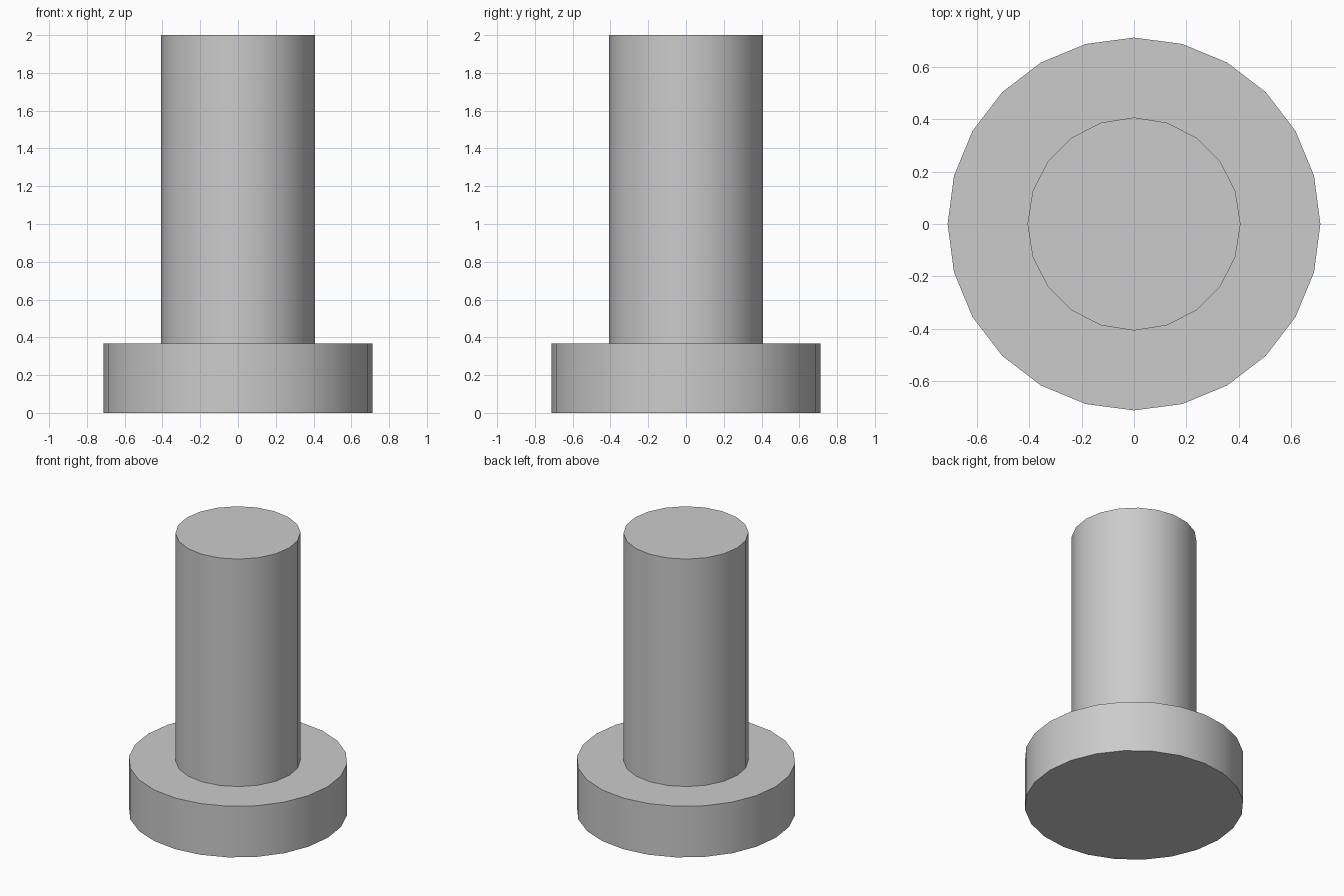
import bpy
import math

cube = bpy.data.objects.get("Cube")
if cube:
    bpy.data.objects.remove(cube, do_unlink=True)

# Single plain grey material
grey = bpy.data.materials.new("light_grey")
grey.use_nodes = True
colour = (0.6, 0.6, 0.6, 1.0)
grey.diffuse_color = colour
grey.node_tree.nodes["Principled BSDF"].inputs["Base Color"].default_value = colour


def cylinder(name, sides, radius, bottom, top):
    bpy.ops.mesh.primitive_cylinder_add(
        vertices=sides, radius=radius, depth=top - bottom,
        location=(0, 0, (bottom + top) / 2))
    obj = bpy.context.object
    obj.name = name
    obj.data.name = name
    obj.data.materials.append(grey)
    bpy.ops.object.shade_smooth_by_angle(angle=math.radians(30))
    return obj


# Wide flat head, then the shaft standing on it
HEAD_TOP = 0.367
cylinder("head", 24, 0.712, 0, HEAD_TOP)
cylinder("shaft", 20, 0.407, HEAD_TOP, 2)
